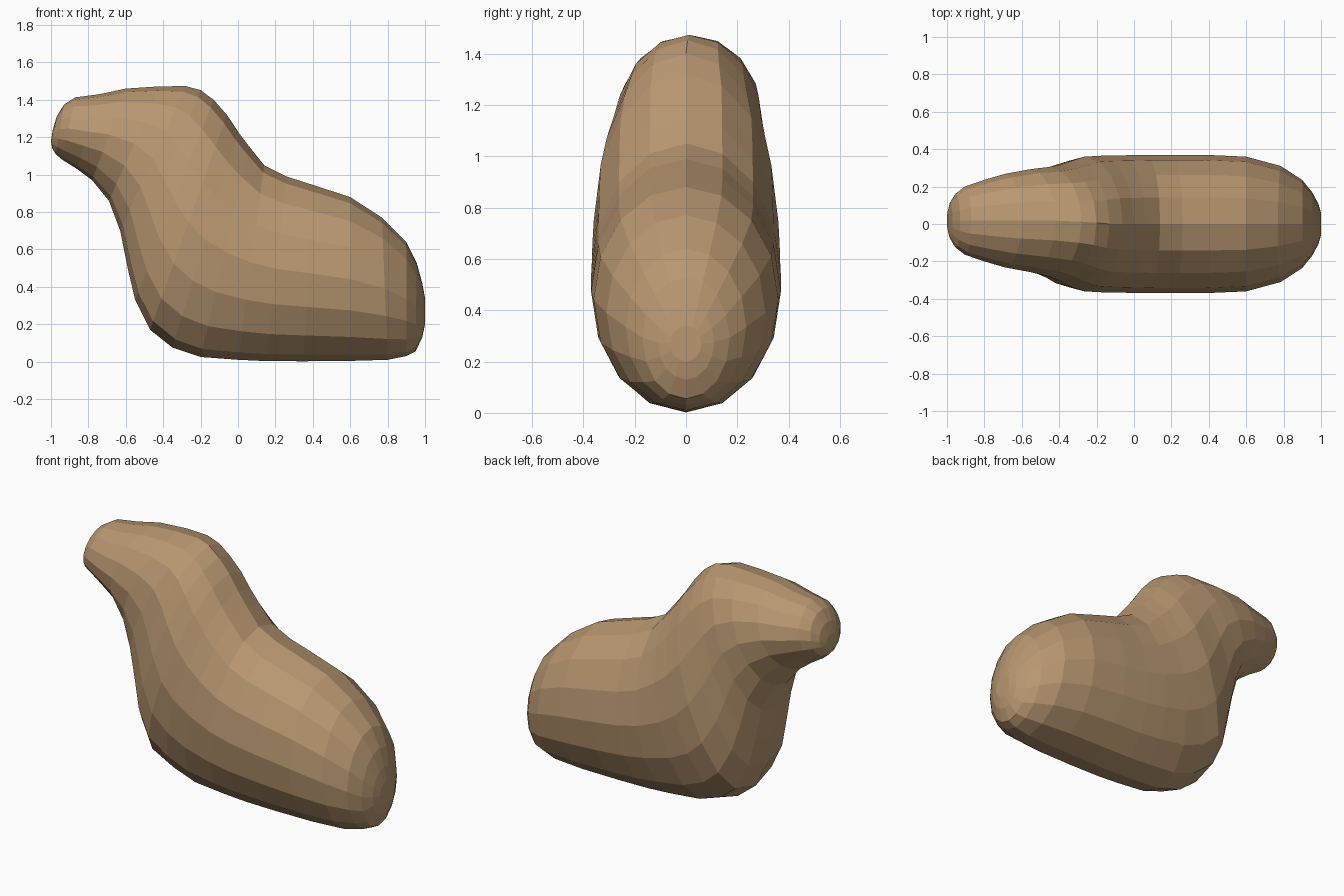
import bpy, bmesh, math

SIDES = 16
# stations from rump to muzzle: top x, top z, bottom x, bottom z, half width
STATIONS = [
    (1.0, .34, 1.0, .2, .06), (.985, .42, .985, .13, .11),
    (.955, .53, .95, .055, .17), (.90, .64, .90, .03, .235),
    (.77, .77, .8, .01, .31), (.60, .88, .6, .004, .36),
    (.4, .945, .35, .002, .37), (.26, .99, .15, .003, .37),
    (.14, 1.05, 0, .01, .37), (.06, 1.15, -.2, .025, .367),
    (-.0, 1.23, -.35, .075, .365), (-.06, 1.32, -.47, .17, .36),
    (-.13, 1.40, -.55, .33, .335), (-.2, 1.452, -.59, .5, .31),
    (-.28, 1.473, -.63, .7, .293), (-.42, 1.472, -.69, .86, .275),
    (-.6, 1.46, -.78, .97, .25), (-.74, 1.43, -.86, 1.03, .218),
    (-.87, 1.413, -.94, 1.08, .182), (-.93, 1.375, -.975, 1.11, .145),
    (-.97, 1.31, -.993, 1.14, .10), (-.99, 1.24, -1.0, 1.18, .05),
]

fur = bpy.data.materials.new("tan fur")
fur.diffuse_color = (.48, .31, .165, 1)

bm = bmesh.new()
rings = []
for i, (tx, tz, bx, bz, w) in enumerate(STATIONS):
    # the head leans a little to one side
    shift = .018 * min(1, max(0, (i - 12) / 3))
    # lower half: broad chest, then narrow throat under the head
    power = .75 if 11 <= i <= 14 else 1.5 if 16 <= i <= 18 else 1.0
    ring = []
    for k in range(SIDES):
        a = 2 * math.pi * k / SIDES
        t = (1 + math.cos(a)) / 2
        s = math.sin(a)
        if t < .49:
            s = math.copysign(abs(s) ** power, s) if abs(s) > 1e-6 else 0
        ring.append(bm.verts.new((bx + (tx - bx) * t, shift + w * s, bz + (tz - bz) * t)))
    rings.append(ring)

# skin between the stations
for r0, r1 in zip(rings, rings[1:]):
    for k in range(SIDES):
        j = (k + 1) % SIDES
        bm.faces.new((r0[k], r0[j], r1[j], r1[k]))
# rump and muzzle caps
bm.faces.new(rings[0])
bm.faces.new(rings[-1])
bmesh.ops.recalc_face_normals(bm, faces=bm.faces)

mesh = bpy.data.meshes.new("animal_body")
bm.to_mesh(mesh)
bm.free()
mesh.materials.append(fur)
body = bpy.data.objects.new("animal_body", mesh)
bpy.context.collection.objects.link(body)
